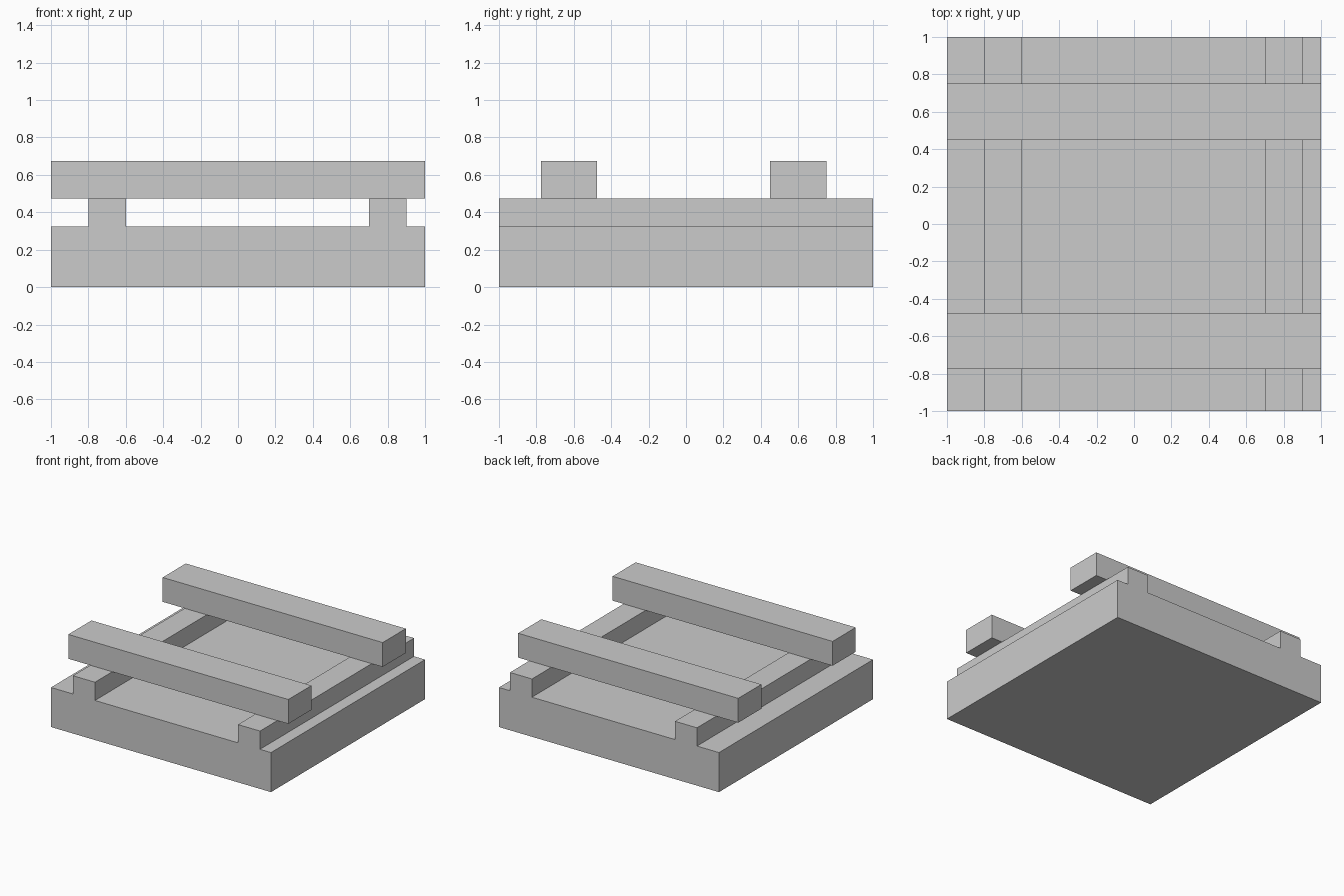
import bpy
import bmesh

cube = bpy.data.objects.get("Cube")
if cube:
    bpy.data.objects.remove(cube, do_unlink=True)

grey = bpy.data.materials.new("plain grey")
grey.use_nodes = True
colour = (0.6, 0.6, 0.6, 1)
grey.diffuse_color = colour
grey.node_tree.nodes["Principled BSDF"].inputs["Base Color"].default_value = colour

BASE_TOP, RAIL_TOP, BAR_TOP = 0.325, 0.475, 0.675


def extrude_profile(name, profile, y0, y1):
    """Extrude a closed x-z outline along y."""
    bm = bmesh.new()
    face = bm.faces.new([bm.verts.new((x, y0, z)) for x, z in profile])
    result = bmesh.ops.extrude_face_region(bm, geom=[face])
    moved = [g for g in result["geom"] if isinstance(g, bmesh.types.BMVert)]
    bmesh.ops.translate(bm, verts=moved, vec=(0, y1 - y0, 0))
    bmesh.ops.recalc_face_normals(bm, faces=bm.faces)
    mesh = bpy.data.meshes.new(name)
    bm.to_mesh(mesh)
    bm.free()
    mesh.materials.append(grey)
    obj = bpy.data.objects.new(name, mesh)
    bpy.context.collection.objects.link(obj)
    return obj


# Slab with two raised rails, as one stepped outline
outline = [(-1, 0), (1, 0), (1, BASE_TOP)]
for left, right in ((0.7, 0.9), (-0.8, -0.6)):
    outline += [(right, BASE_TOP), (right, RAIL_TOP), (left, RAIL_TOP), (left, BASE_TOP)]
outline.append((-1, BASE_TOP))
extrude_profile("railed_base", outline, -1, 1)

# Crossbars resting on the rails
bar = [(-1, RAIL_TOP), (1, RAIL_TOP), (1, BAR_TOP), (-1, BAR_TOP)]
for name, y0, y1 in (("front_crossbar", -0.775, -0.475), ("back_crossbar", 0.45, 0.75)):
    extrude_profile(name, bar, y0, y1)
